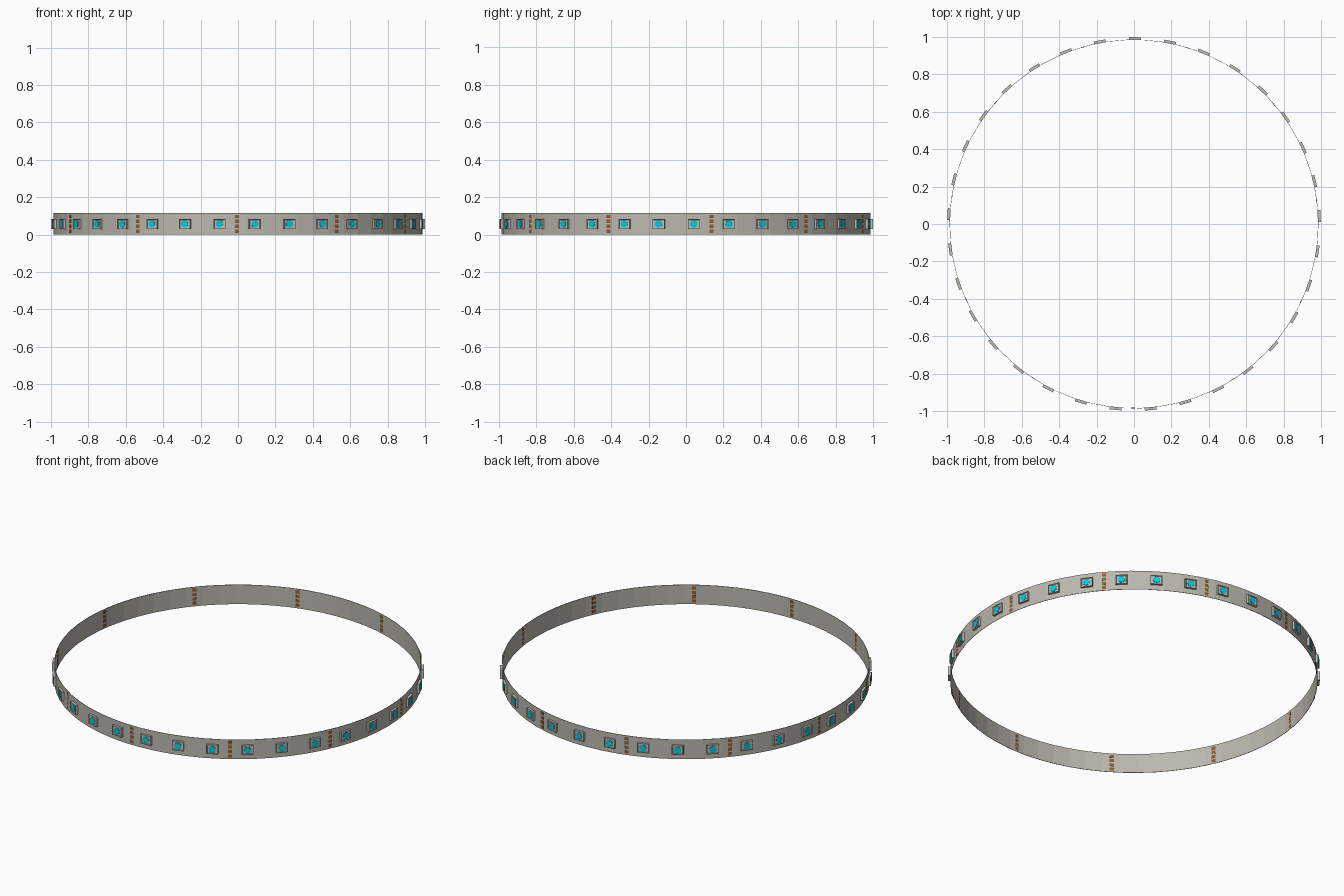
import bpy, bmesh, math
from mathutils import Matrix, Vector

if "Cube" in bpy.data.objects:
    bpy.data.objects.remove(bpy.data.objects["Cube"])

GROUPS = 11                     # cuttable sections, three lights each
STEP = math.tau / (GROUPS * 3)  # angle between lights
OFF = -0.005
R, H = 0.985, 0.115             # wall apothem and height


def mat(name, col):
    m = bpy.data.materials.new(name)
    m.diffuse_color = (*col, 1)
    m.use_nodes = True
    m.node_tree.nodes["Principled BSDF"].inputs["Base Color"].default_value = m.diffuse_color
    return m


GREY = mat("strip_grey", (0.50, 0.48, 0.43))
CASE = mat("case_grey", (0.52, 0.51, 0.48))
CYAN = mat("lens_cyan", (0.0, 0.58, 0.72))
COPPER = mat("copper_brown", (0.27, 0.11, 0.03))


def make(name, bm, *mats):
    bmesh.ops.recalc_face_normals(bm, faces=bm.faces)
    me = bpy.data.meshes.new(name)
    bm.to_mesh(me)
    bm.free()
    for m in mats:
        me.materials.append(m)
    ob = bpy.data.objects.new(name, me)
    bpy.context.collection.objects.link(ob)
    return ob


def place(a, z):
    # local -y points outward; angle runs anticlockwise from the front
    return Matrix.Rotation(a + OFF, 4, 'Z') @ Matrix.Translation((0, -R, z))


def box(bm, m, sx, y0, y1, sz):
    s = Matrix.Translation((0, (y0 + y1) / 2, 0)) @ Matrix.Diagonal((sx, abs(y1 - y0), sz, 1))
    return bmesh.ops.create_cube(bm, size=1, matrix=m @ s)["verts"]


# thin flexible strip closed into a ring, facets centred on lights and pads
N = GROUPS * 6
bm = bmesh.new()
rows = []
for i in range(N):
    a = (i + 0.5) * math.tau / N + OFF
    d = Vector((math.sin(a), -math.cos(a), 0)) / math.cos(math.pi / N)
    rows.append([bm.verts.new(d * r + Vector((0, 0, z)))
                 for r, z in ((R, 0), (R, H), (R - 0.002, H), (R - 0.002, 0))])
for i in range(N):
    p, q = rows[i], rows[(i + 1) % N]
    for k in range(4):
        bm.faces.new((p[k], q[k], q[(k + 1) % 4], p[(k + 1) % 4]))
make("strip_ring", bm, GREY)

# light cases with a bevelled sunken front, and cyan lenses
cases, lenses = bmesh.new(), bmesh.new()
for i in range(GROUPS * 3):
    m = place((i + 0.5) * STEP, H / 2)
    vs = box(cases, m, 0.064, 0.0, -0.0135, 0.054)
    out = m.to_3x3() @ Vector((0, -1, 0))
    cases.normal_update()
    front = [f for f in {f for v in vs for f in v.link_faces} if f.normal.dot(out) > 0.9]
    bmesh.ops.inset_region(cases, faces=front, thickness=0.006, depth=0)
    bmesh.ops.inset_region(cases, faces=front, thickness=0.002, depth=-0.003)
    bmesh.ops.create_cone(lenses, cap_ends=True, segments=12, radius1=0.0195, radius2=0.0195,
                          depth=0.003, matrix=m @ Matrix.Translation((0, -0.0115, 0))
                          @ Matrix.Rotation(math.pi / 2, 4, 'X'))
make("light_cases", cases, CASE)
make("light_lenses", lenses, CYAN)

# copper solder pads between the sections, showing on both sides
bm = bmesh.new()
for g in range(GROUPS):
    for k in range(4):
        box(bm, place(g * 3 * STEP, 0.0185 + k * 0.026), 0.022, 0.0028, -0.0008, 0.018)
make("solder_pads", bm, COPPER)
